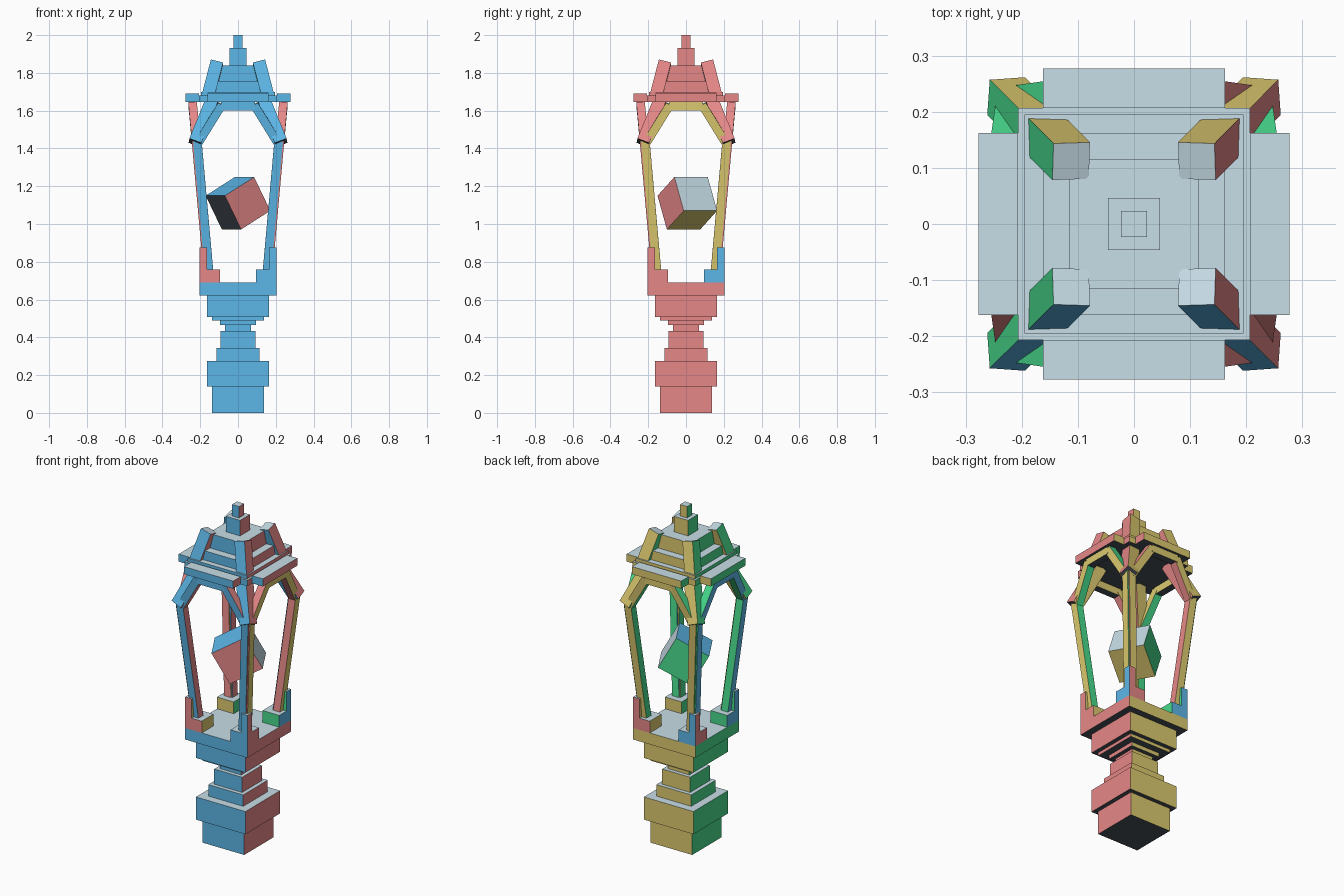
import bpy
import bmesh
from math import radians
from mathutils import Matrix, Vector, Euler

cube = bpy.data.objects.get("Cube")
if cube:
    bpy.data.objects.remove(cube, do_unlink=True)

# One colour per side of each block
COLOURS = [
    ("red", (0.79, 0.245, 0.245), (1, 0, 0)),
    ("green", (0.065, 0.71, 0.265), (-1, 0, 0)),
    ("yellow", (0.72, 0.59, 0.16), (0, 1, 0)),
    ("blue", (0.108, 0.47, 0.80), (0, -1, 0)),
    ("pale_grey", (0.58, 0.735, 0.81), (0, 0, 1)),
    ("charcoal", (0.066, 0.08, 0.1), (0, 0, -1)),
]
MATERIALS = []
for name, rgb, _ in COLOURS:
    mat = bpy.data.materials.new(name)
    mat.use_nodes = True
    mat.diffuse_color = (*rgb, 1)
    mat.node_tree.nodes["Principled BSDF"].inputs["Base Color"].default_value = (*rgb, 1)
    MATERIALS.append(mat)
SIDES = [Vector(side) for _, _, side in COLOURS]


def block(bm, size, matrix):
    """Add a box coloured by its own local sides, then placed by matrix."""
    verts = bmesh.ops.create_cube(bm, size=1)["verts"]
    for face in {f for v in verts for f in v.link_faces}:
        face.normal_update()
        face.material_index = max(range(6), key=lambda i: face.normal.dot(SIDES[i]))
    bmesh.ops.transform(bm, verts=verts, matrix=matrix @ Matrix.Diagonal((*size, 1)))


def slab(bm, x, y, z, turn=Matrix()):
    """Add an upright box from its ranges along each axis."""
    ranges = (x, y, z)
    size = [b - a for a, b in ranges]
    centre = Vector([(a + b) / 2 for a, b in ranges])
    block(bm, size, turn @ Matrix.Translation(centre))


def beam(bm, start, end, width, turn=Matrix()):
    """Add a square beam running upwards from start to end."""
    start, end = Vector(start), Vector(end)
    axis = end - start
    tilt = Vector((0, 0, 1)).rotation_difference(axis).to_matrix().to_4x4()
    block(bm, (width, width, axis.length), turn @ Matrix.Translation((start + end) / 2) @ tilt)


def finish(bm, name):
    mesh = bpy.data.meshes.new(name)
    bm.to_mesh(mesh)
    bm.free()
    for mat in MATERIALS:
        mesh.materials.append(mat)
    obj = bpy.data.objects.new(name, mesh)
    bpy.context.collection.objects.link(obj)


def stack(name, base, layers):
    """Square layers given as (half width, top height)."""
    bm = bmesh.new()
    for half, top in layers:
        slab(bm, (-half, half), (-half, half), (base, top))
        base = top
    finish(bm, name)


def turned(degrees):
    return Matrix.Rotation(radians(degrees), 4, "Z")


CORNERS = [(sx, sy) for sx in (-1, 1) for sy in (-1, 1)]

# Stepped pedestal, roof and finial
stack("pedestal", 0, [(0.137, 0.14), (0.163, 0.275), (0.115, 0.343), (0.092, 0.433),
                      (0.07, 0.465), (0.095, 0.488), (0.137, 0.507), (0.163, 0.622)])
stack("tray", 0.622, [(0.205, 0.69)])
stack("roof", 1.645, [(0.207, 1.68), (0.195, 1.70), (0.162, 1.755), (0.115, 1.84)])
stack("finial", 1.84, [(0.046, 1.932), (0.023, 2.0)])

# Corner brackets on the tray, one shape turned round the centre
bm = bmesh.new()
for angle in (0, 90, 180, 270):
    slab(bm, (0.095, 0.205), (-0.205, -0.095), (0.69, 0.76), turned(angle))
    slab(bm, (0.163, 0.205), (-0.205, -0.163), (0.76, 0.875), turned(angle))
finish(bm, "corner_brackets")


# Leaning arch frames: front and back, then the same pair turned to the sides
def lean(x, side, z):
    return (x, side * (0.155 + 0.09 * (z - 0.69)), z)


for name, angle in (("front_and_back_frames", 0), ("side_frames", -90)):
    bm = bmesh.new()
    turn = turned(angle)
    for side in (-1, 1):
        for sx in (-1, 1):
            beam(bm, lean(sx * 0.148, side, 0.69), lean(sx * 0.216, side, 1.45), 0.045, turn)
            beam(bm, lean(sx * 0.213, side, 1.425), lean(sx * 0.085, side, 1.632), 0.045, turn)
        y = lean(0, side, 1.63)[1]
        slab(bm, (-0.09, 0.09), (y - 0.022, y + 0.022), (1.602, 1.645), turn)
    finish(bm, name)

# Diagonal corner ribs below and above the eaves
for name, low, high in (("lower_ribs", (0.228, 1.43), (0.135, 1.66)),
                        ("upper_ribs", (0.16, 1.67), (0.112, 1.855))):
    bm = bmesh.new()
    for sx, sy in CORNERS:
        beam(bm, (sx * low[0], sy * low[0], low[1]),
             (sx * high[0], sy * high[0], high[1]), 0.067)
    finish(bm, name)

# Eave bars on all four sides
bm = bmesh.new()
for side in (-1, 1):
    near, far = sorted((side * 0.207, side * 0.277))
    slab(bm, (-0.162, 0.162), (near, far), (1.645, 1.69))
    slab(bm, (near, far), (-0.162, 0.162), (1.645, 1.69))
finish(bm, "eave_bars")

# Tumbling lamp cube
bm = bmesh.new()
spin = Euler((radians(-61), 0, radians(-60))).to_matrix().to_4x4()
block(bm, (0.204, 0.204, 0.204), Matrix.Translation((0, 0.007, 1.11)) @ spin)
finish(bm, "lamp_cube")
